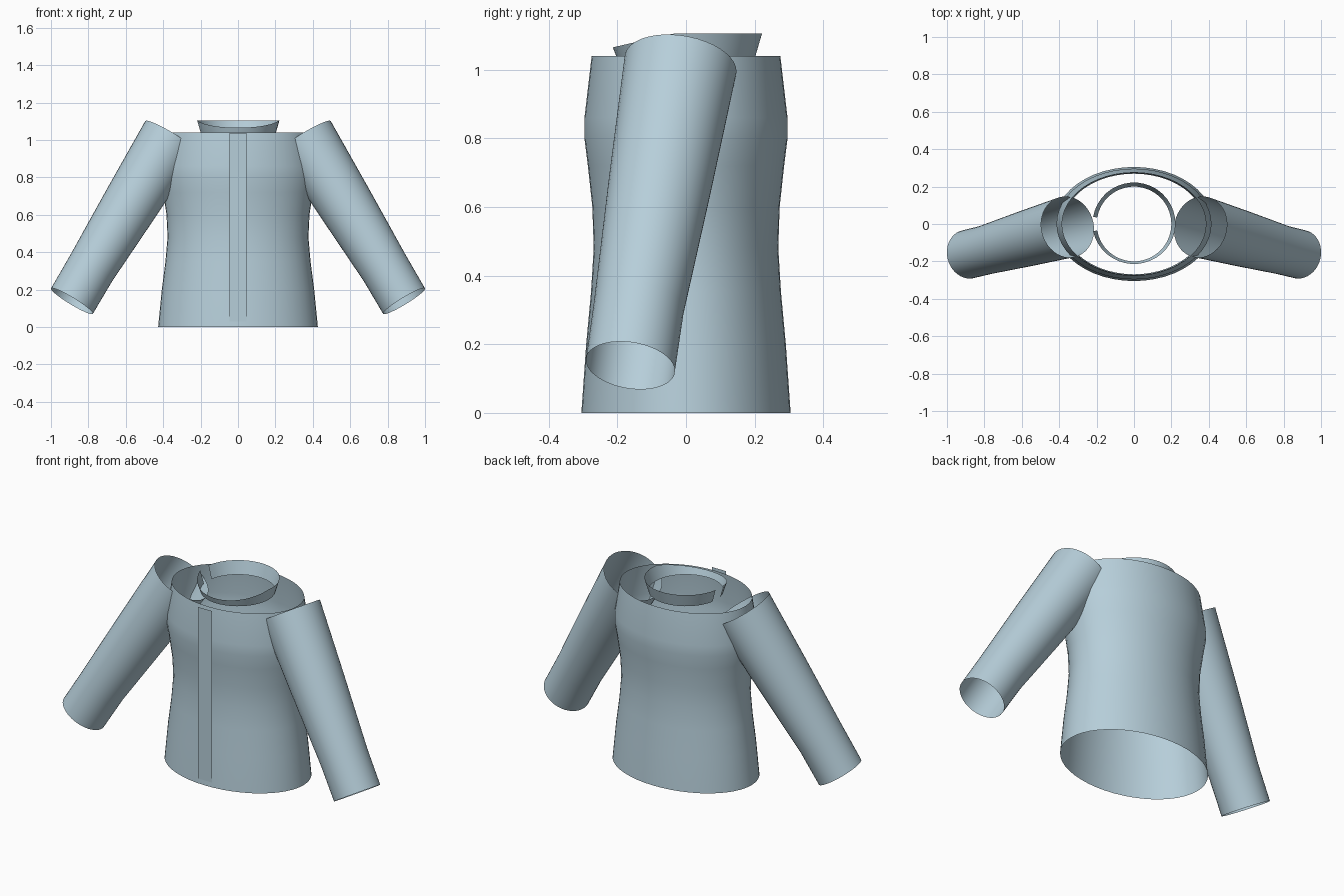
import bpy, bmesh
from math import sin, cos, pi, radians
from mathutils import Vector

cube = bpy.data.objects.get("Cube")
if cube:
    bpy.data.objects.remove(cube, do_unlink=True)

# One pale blue fabric colour
fabric = bpy.data.materials.new("pale_blue_fabric")
fabric.use_nodes = True
colour = (0.47, 0.62, 0.70, 1)
fabric.diffuse_color = colour
bsdf = fabric.node_tree.nodes["Principled BSDF"]
bsdf.inputs["Base Color"].default_value = colour
bsdf.inputs["Roughness"].default_value = 0.8


def loft(name, rings, closed=True):
    """Skin a list of equal-length point rings into an open, smooth sheet."""
    bm = bmesh.new()
    rows = [[bm.verts.new(p) for p in ring] for ring in rings]
    n = len(rows[0])
    for low, high in zip(rows, rows[1:]):
        for i in range(n if closed else n - 1):
            j = (i + 1) % n
            bm.faces.new((low[i], low[j], high[j], high[i]))
    for face in bm.faces:
        face.smooth = True
    mesh = bpy.data.meshes.new(name)
    bm.to_mesh(mesh)
    bm.free()
    mesh.materials.append(fabric)
    obj = bpy.data.objects.new(name, mesh)
    bpy.context.collection.objects.link(obj)
    return obj


def turn(n):
    return [2 * pi * i / n for i in range(n)]


# Torso: open oval tube, flared hem, narrow waist, full chest
torso_profile = [(0, .305), (.2, .291), (.35, .277), (.48, .269), (.6, .273),
                 (.72, .286), (.8, .296), (.86, .296), (1.04, .275)]
loft("torso", [[(1.4 * r * cos(a), r * sin(a), z) for a in turn(48)]
               for z, r in torso_profile])

# Sleeves: open tapered tubes, mirrored left and right
shoulder = Vector((.355, -.016, 1.015))
cuff = Vector((.888, -.162, .138))
axis = (cuff - shoulder).normalized()
side = axis.cross(Vector((0, 1, 0))).normalized()
front = axis.cross(side)
for name, mirror in (("left_sleeve", 1), ("right_sleeve", -1)):
    rings = []
    for t, r, bow in ((0, .165, 0), (.4, .15, .002), (.8, .132, .004), (1, .131, 0)):
        centre = shoulder.lerp(cuff, t) + Vector((bow, -bow, 0))
        ring = [centre + r * (cos(a) * side + sin(a) * front) for a in turn(40)]
        rings.append([(mirror * p.x, p.y, p.z) for p in ring][::mirror])
    loft(name, rings)

# Collar: flared band, lower at the front, with a gap on the right side
angles = [radians(-170 + 340 * i / 36) for i in range(37)]
bottom = [(.2 * cos(a), .2 * sin(a), 1.03) for a in angles]
top = []
for a in angles:
    drop = .04 * max(0, -sin(a) - .17) / .83
    r = .222 - drop * .2
    top.append((r * cos(a), r * sin(a), 1.105 - drop))
loft("collar", [bottom, top], closed=False)

# Placket: flat strip down the front
loft("placket", [[(-.045, -.307, z), (.045, -.307, z)] for z in (.03, 1.038)],
     closed=False)
